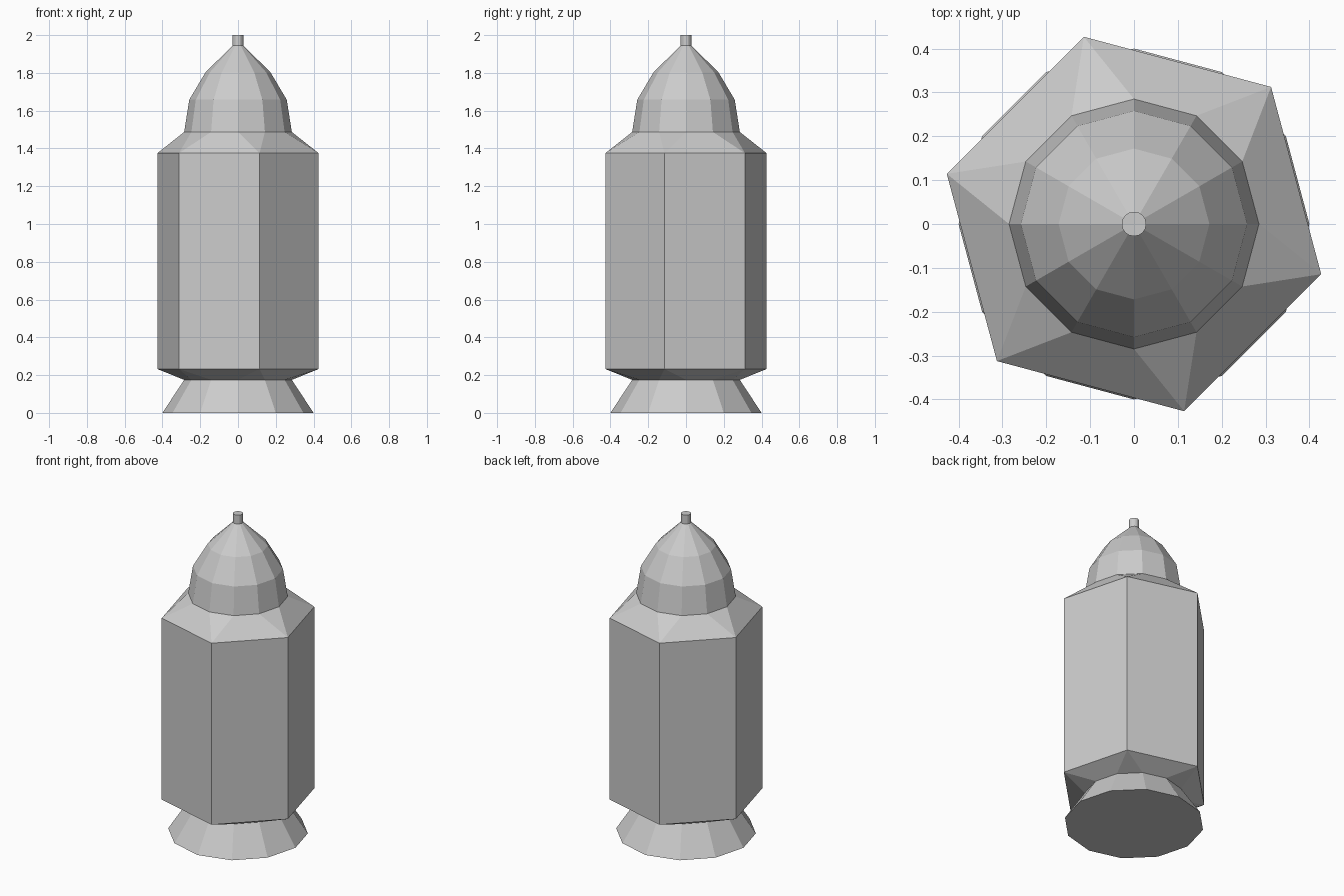
import bpy, bmesh
from math import cos, sin, radians

if "Cube" in bpy.data.objects:
    bpy.data.objects.remove(bpy.data.objects["Cube"])


def ring(bm, r, z, n, offset=0):
    """Add a horizontal ring of n vertices."""
    return [bm.verts.new((r * cos(radians(offset + 360 * i / n)),
                          r * sin(radians(offset + 360 * i / n)), z)) for i in range(n)]


def finish(bm, name):
    bmesh.ops.recalc_face_normals(bm, faces=bm.faces[:])
    mesh = bpy.data.meshes.new(name)
    bm.to_mesh(mesh)
    bm.free()
    obj = bpy.data.objects.new(name, mesh)
    bpy.context.collection.objects.link(obj)
    return obj


def stack(name, profile, n):
    """Closed faceted solid from (radius, z) rings."""
    bm = bmesh.new()
    rings = [ring(bm, r, z, n) for r, z in profile]
    for a, b in zip(rings, rings[1:]):
        for i in range(n):
            j = (i + 1) % n
            bm.faces.new((a[i], a[j], b[j], b[i]))
    bm.faces.new(rings[0])
    bm.faces.new(rings[-1])
    return finish(bm, name)


# Flared twelve-sided foot
stack("foot", [(0.40, 0), (0.285, 0.175)], 12)

# Hexagonal body whose shoulders blend into twelve-sided necks
bm = bmesh.new()
for r, z, n, offset in [(0.285, 0.175, 12, 0), (0.442, 0.232, 6, 45),
                        (0.442, 1.375, 6, 45), (0.285, 1.487, 12, 0)]:
    ring(bm, r, z, n, offset)
bmesh.ops.convex_hull(bm, input=bm.verts[:])
bmesh.ops.dissolve_limit(bm, angle_limit=radians(1), verts=bm.verts[:], edges=bm.edges[:])
finish(bm, "body")

# Faceted dome
stack("dome", [(0.285, 1.487), (0.258, 1.658), (0.172, 1.803), (0.028, 1.945)], 12)

# Small pin on top
stack("top_pin", [(0.028, 1.94), (0.028, 2.0)], 16)
